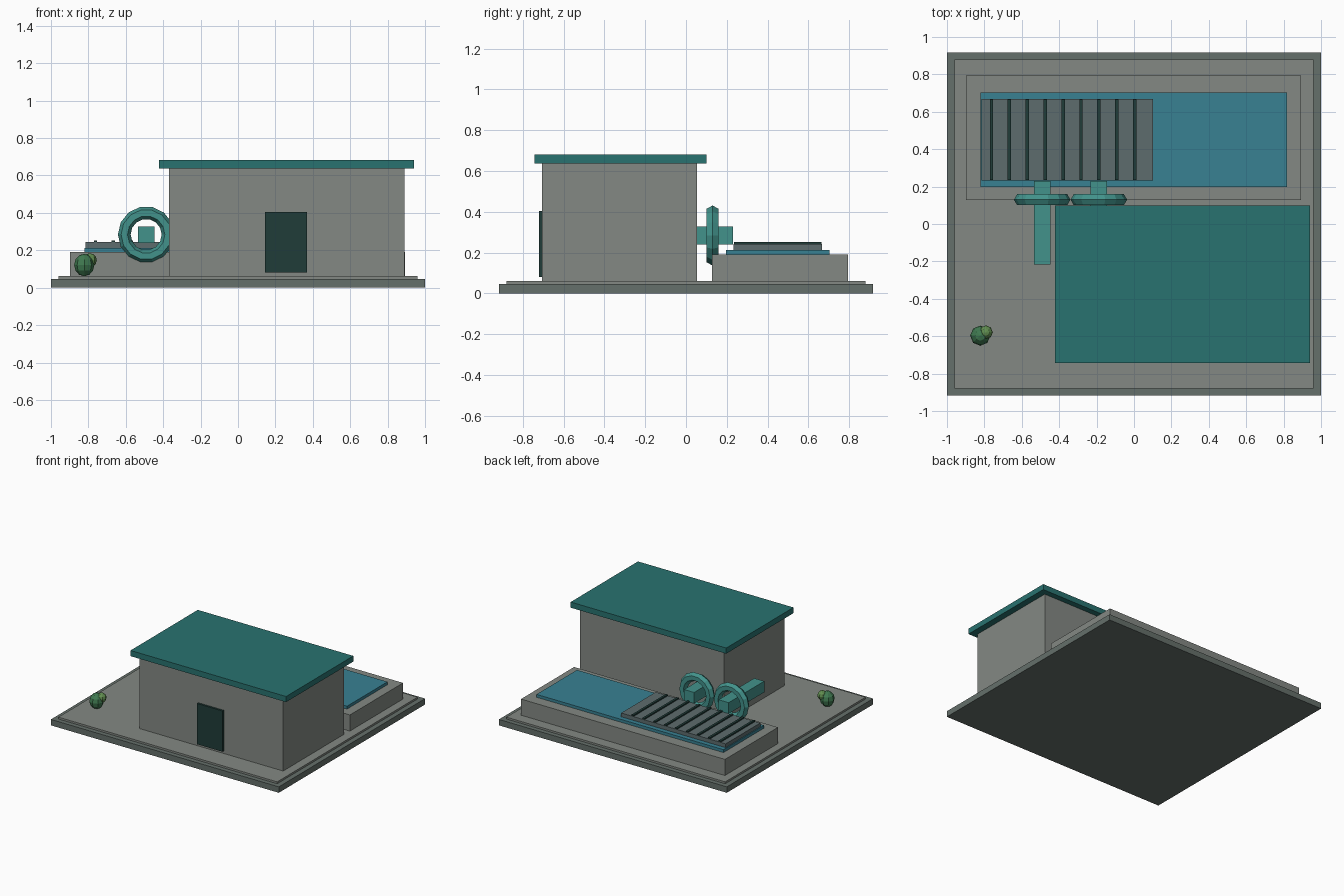
import bpy, math

if "Cube" in bpy.data.objects:
    bpy.data.objects.remove(bpy.data.objects["Cube"])

def material(name, rgb):
    m = bpy.data.materials.new(name)
    m.diffuse_color = (*rgb, 1)
    m.use_nodes = True
    m.node_tree.nodes["Principled BSDF"].inputs["Base Color"].default_value = m.diffuse_color
    return m

ROOF = material("roof_teal", (0.022, 0.17, 0.16))
METAL = material("pipe_teal", (0.055, 0.29, 0.26))
WATER = material("water_blue", (0.04, 0.22, 0.29))
DARK = material("dark_green", (0.014, 0.045, 0.04))
STONE = material("stone_grey", (0.23, 0.25, 0.23))
EDGE = material("edge_grey", (0.13, 0.16, 0.145))
GRATE = material("grate_grey", (0.11, 0.15, 0.155))
LEAF = material("leaf_green", (0.05, 0.19, 0.08))
LEAF_LIGHT = material("leaf_light", (0.12, 0.27, 0.08))

def finish(name, mat):
    o = bpy.context.object
    o.name = name
    o.data.materials.append(mat)
    return o

def box(name, x, y, z, mat):
    """Box from (min, max) ranges on each axis."""
    bpy.ops.mesh.primitive_cube_add(size=1, location=[(a + b) / 2 for a, b in (x, y, z)])
    o = finish(name, mat)
    o.scale = [b - a for a, b in (x, y, z)]
    return o

# Ground slabs
box("base_slab", (-1, 1), (-0.917, 0.917), (0, 0.047), EDGE)
box("paving", (-0.96, 0.96), (-0.88, 0.88), (0.047, 0.062), STONE)

# Pump house
box("house_walls", (-0.37, 0.89), (-0.705, 0.055), (0.062, 0.637), STONE)
box("house_roof", (-0.423, 0.942), (-0.743, 0.1), (0.637, 0.682), ROOF)
box("house_door", (0.145, 0.37), (-0.721, -0.705), (0.082, 0.405), DARK)

# Basin, water and grating
box("basin", (-0.897, 0.893), (0.127, 0.793), (0.062, 0.19), STONE)
box("water", (-0.822, 0.819), (0.197, 0.704), (0.19, 0.213), WATER)
box("grating", (-0.815, 0.102), (0.233, 0.667), (0.213, 0.243), GRATE)
for i in range(9):
    cx = -0.762 + i * 0.0957
    box(f"grating_bar_{i + 1}", (cx - 0.009, cx + 0.009), (0.235, 0.665), (0.243, 0.253), DARK)

# Square pipes, each passing through a valve wheel
for i, cx in enumerate((-0.491, -0.188)):
    box(f"pipe_{i + 1}", (cx - 0.044, cx + 0.044), (-0.217, 0.23), (0.24, 0.328), METAL)
    bpy.ops.mesh.primitive_torus_add(
        major_segments=14, minor_segments=6, major_radius=0.117, minor_radius=0.034,
        location=(cx, 0.13, 0.284), rotation=(math.pi / 2, 0, 0))
    finish(f"valve_wheel_{i + 1}", METAL)

# Small shrub
for name, loc, scale, mat in (
        ("shrub", (-0.822, -0.597, 0.121), (0.054, 0.054, 0.06), LEAF),
        ("shrub_top", (-0.792, -0.579, 0.147), (0.037, 0.037, 0.037), LEAF_LIGHT)):
    bpy.ops.mesh.primitive_uv_sphere_add(segments=8, ring_count=6, radius=1, location=loc)
    finish(name, mat).scale = scale
